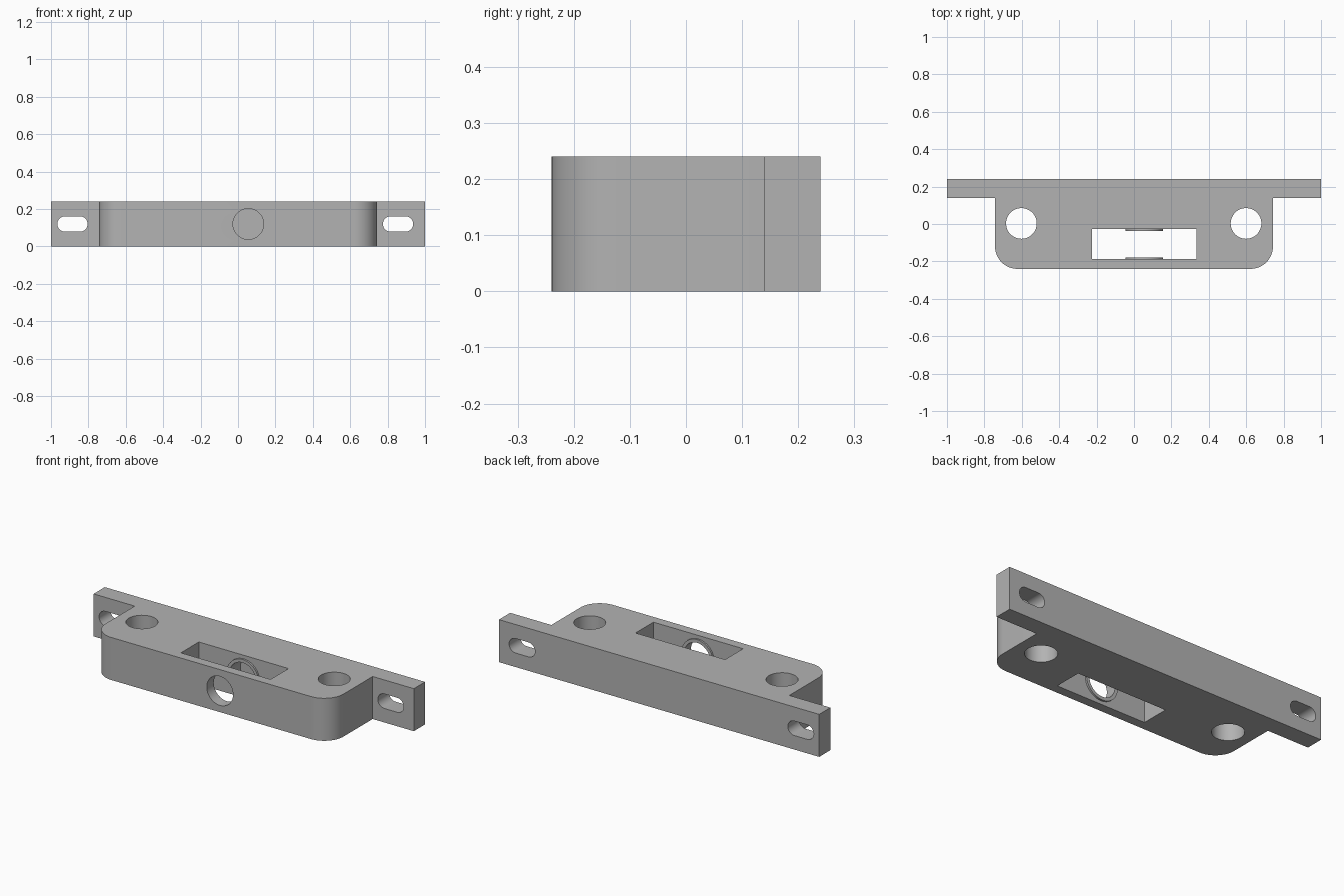
import bpy
import math

if "Cube" in bpy.data.objects:
    bpy.data.objects.remove(bpy.data.objects["Cube"], do_unlink=True)

HEIGHT = 0.24
MID = HEIGHT / 2
BORE_X = 0.055

grey = bpy.data.materials.new("plain grey")
grey.use_nodes = True
colour = (0.45, 0.45, 0.45, 1)
grey.diffuse_color = colour
grey.node_tree.nodes["Principled BSDF"].inputs["Base Color"].default_value = colour


def prism(name, outline, low, high, axis="Z"):
    """Extrude a counter-clockwise outline along z, or an (x, z) outline along y."""
    n = len(outline)
    if axis == "Z":
        verts = [(a, b, h) for h in (low, high) for a, b in outline]
    else:
        verts = [(a, h, b) for h in (high, low) for a, b in outline]
    faces = [tuple(reversed(range(n))), tuple(range(n, 2 * n))]
    faces += [(i, (i + 1) % n, n + (i + 1) % n, n + i) for i in range(n)]
    mesh = bpy.data.meshes.new(name)
    mesh.from_pydata(verts, [], faces)
    mesh.materials.append(grey)
    obj = bpy.data.objects.new(name, mesh)
    bpy.context.collection.objects.link(obj)
    return obj


def arc(cx, cy, r, start, end, steps):
    angles = [math.radians(start + (end - start) * i / steps) for i in range(steps + 1)]
    return [(cx + r * math.cos(a), cy + r * math.sin(a)) for a in angles]


def circle(cx, cy, r):
    return arc(cx, cy, r, 0, 360, 48)[:-1]


def slot(cx, cy, half, r):
    return arc(cx + half, cy, r, -90, 90, 16) + arc(cx - half, cy, r, 90, 270, 16)


def box(x0, x1, y0, y1):
    return [(x0, y0), (x1, y0), (x1, y1), (x0, y1)]


def cut(target, cutters):
    for cutter in cutters:
        cutter.hide_render = True
        mod = target.modifiers.new(cutter.name, "BOOLEAN")
        mod.operation = "DIFFERENCE"
        mod.solver = "EXACT"
        mod.object = cutter
    bpy.context.view_layer.objects.active = target
    for mod in list(target.modifiers):
        bpy.ops.object.modifier_apply(modifier=mod.name)
    for cutter in cutters:
        bpy.data.objects.remove(cutter, do_unlink=True)


# T-shaped block with rounded front corners and a full-width back flange
half = arc(0.623, -0.12, 0.12, -90, 0, 12) + [(0.743, 0.14), (1, 0.14), (1, 0.24)]
outline = half + [(-x, y) for x, y in reversed(half)]
block = prism("mounting_block", outline, 0, HEIGHT)

# Vertical bolt holes, window, flange slots and the blind cross bore
cut(block, [
    prism("bolt_hole_cutter_right", circle(-0.602, 0.003, 0.082), -0.1, 0.4),
    prism("bolt_hole_cutter_left", circle(0.599, 0.003, 0.082), -0.1, 0.4),
    prism("window_cutter", box(-0.225, 0.335, -0.188, -0.028), -0.1, 0.4),
    prism("slot_cutter_right", slot(-0.885, MID, 0.04, 0.041), 0.1, 0.3, "Y"),
    prism("slot_cutter_left", slot(0.856, MID, 0.04, 0.041), 0.1, 0.3, "Y"),
    prism("bore_cutter", circle(BORE_X, MID, 0.082), -0.3, 0.06, "Y"),
])

# Thin raised rings around the bore on both window walls
parts = [block]
for name, y0, y1 in (("front_bore_ring", -0.19, -0.178), ("back_bore_ring", -0.038, -0.026)):
    ring = prism(name, circle(BORE_X, MID, 0.1), y0, y1, "Y")
    cut(ring, [prism(name + "_cutter", circle(BORE_X, MID, 0.082), y0 - 0.1, y1 + 0.1, "Y")])
    parts.append(ring)

# Smooth round walls, sharp edges
bpy.ops.object.select_all(action="DESELECT")
for part in parts:
    part.select_set(True)
bpy.context.view_layer.objects.active = block
bpy.ops.object.shade_smooth_by_angle(angle=math.radians(30))
